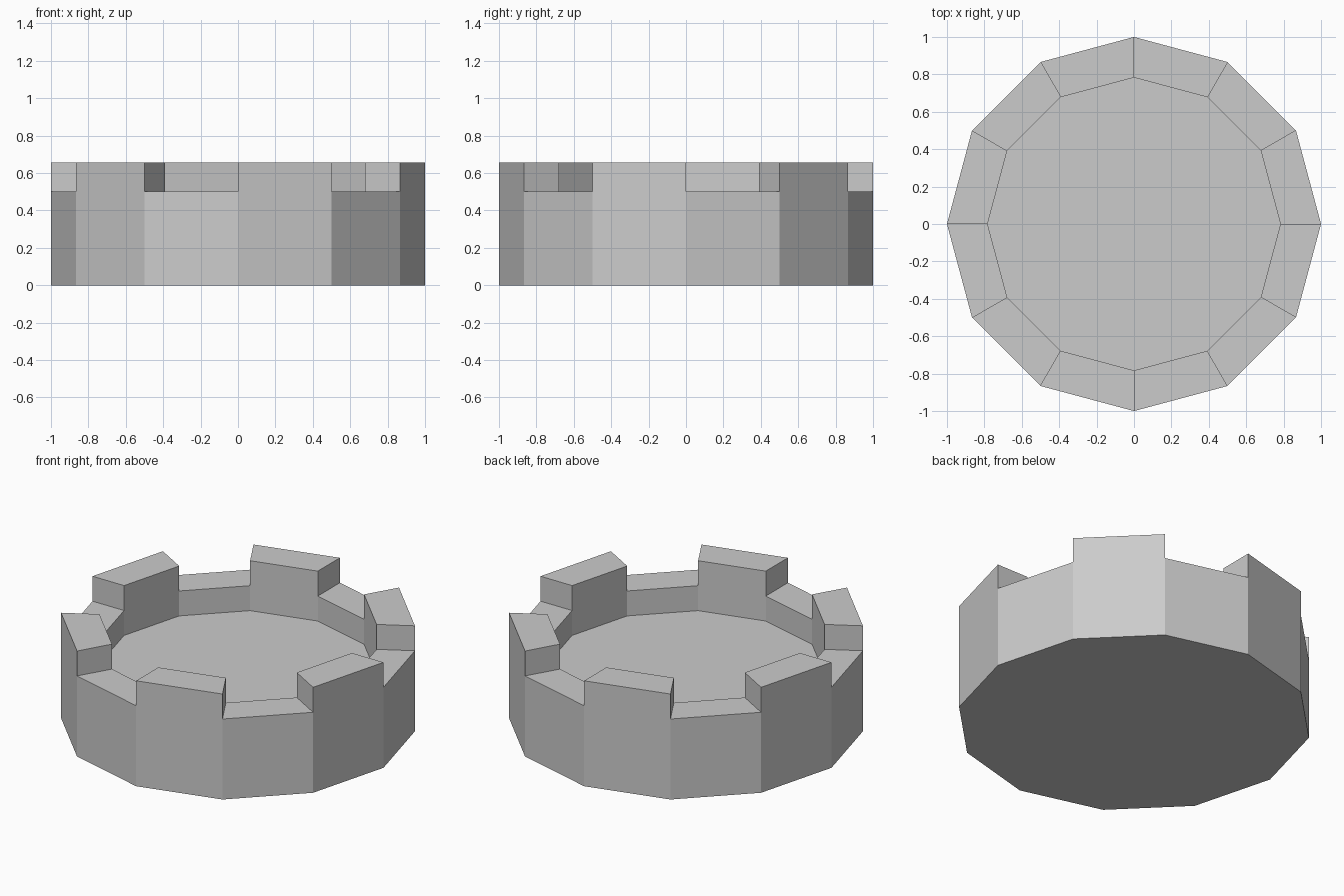
import bpy, bmesh
from math import sin, cos, radians, pi
from mathutils import Vector

if "Cube" in bpy.data.objects:
    bpy.data.objects.remove(bpy.data.objects["Cube"])

SIDES, R_OUT, R_IN = 12, 1.0, 0.783
WALL_Z, FLOOR_Z, MERLON_Z = 0.5, 0.345, 0.655

bm = bmesh.new()


def push(face, z):
    """Extrude one horizontal face to height z."""
    new = bmesh.ops.extrude_discrete_faces(bm, faces=[face])["faces"][0]
    for v in new.verts:
        v.co.z = z


def ring(radius, z):
    return [bm.verts.new((radius * cos(radians(30 * i)), radius * sin(radians(30 * i)), z))
            for i in range(SIDES)]


# Solid twelve-sided drum with a rim around the top
low, outer, inner = ring(R_OUT, 0), ring(R_OUT, WALL_Z), ring(R_IN, WALL_Z)
bm.faces.new(low[::-1])
rim = []
for i in range(SIDES):
    j = (i + 1) % SIDES
    bm.faces.new((low[i], low[j], outer[j], outer[i]))
    rim.append(bm.faces.new((outer[i], outer[j], inner[j], inner[i])))
floor = bm.faces.new(inner)

# Sunken floor, and battlements on every second rim segment
push(floor, FLOOR_Z)
for face in rim[1::2]:
    push(face, MERLON_Z)

bmesh.ops.recalc_face_normals(bm, faces=bm.faces)
mesh = bpy.data.meshes.new("tower_battlement")
bm.to_mesh(mesh)
bm.free()
bpy.context.collection.objects.link(bpy.data.objects.new("tower_battlement", mesh))
